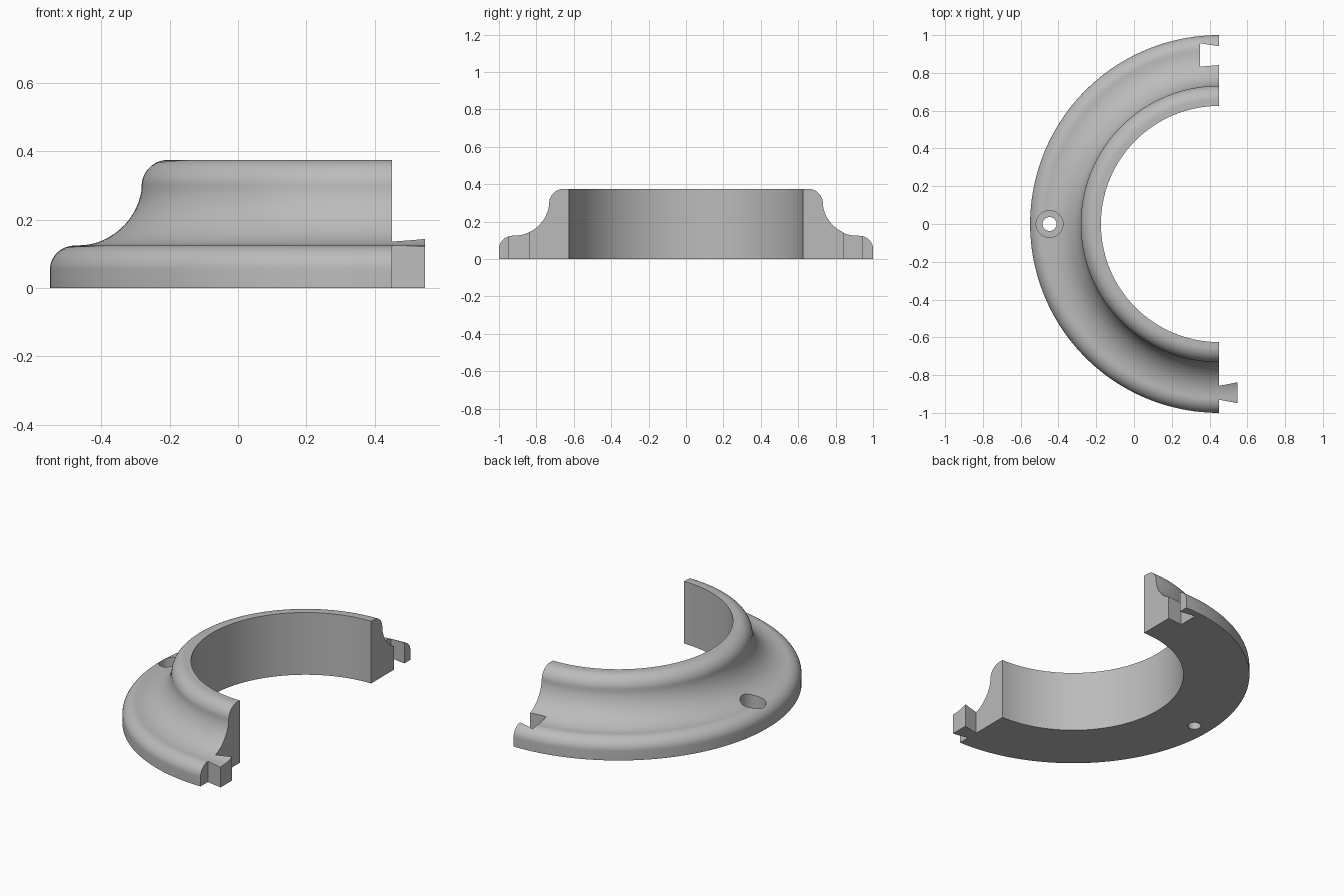
import bpy, bmesh
from math import pi, sin, cos, radians
from mathutils import Matrix, Vector

if "Cube" in bpy.data.objects:
    bpy.data.objects.remove(bpy.data.objects["Cube"])

AXIS_X = 0.45          # ring axis, also the plane of the two cut ends
INNER, OUTER = 0.625, 1.0

grey = bpy.data.materials.new("plain grey")
grey.use_nodes = True
COLOUR = (0.5, 0.5, 0.5, 1)
grey.diffuse_color = COLOUR
grey.node_tree.nodes["Principled BSDF"].inputs["Base Color"].default_value = COLOUR


def make(name, bm):
    bmesh.ops.recalc_face_normals(bm, faces=bm.faces)
    mesh = bpy.data.meshes.new(name)
    bm.to_mesh(mesh)
    bm.free()
    mesh.materials.append(grey)
    obj = bpy.data.objects.new(name, mesh)
    bpy.context.collection.objects.link(obj)
    return obj


def arc(r, z, rr, rz, start, end, steps=14):
    """Points of an elliptical arc in the cross-section."""
    angles = [radians(start + (end - start) * i / steps) for i in range(steps + 1)]
    return [(r + rr * cos(a), z + rz * sin(a)) for a in angles]


def prism(name, outline, z0, z1):
    """Upright prism from a plan outline."""
    bm = bmesh.new()
    face = bm.faces.new([bm.verts.new((x, y, z0)) for x, y in outline])
    ext = bmesh.ops.extrude_face_region(bm, geom=[face])["geom"]
    bmesh.ops.translate(bm, vec=(0, 0, z1 - z0),
                        verts=[v for v in ext if isinstance(v, bmesh.types.BMVert)])
    return make(name, bm)


def disc(x, y, radius, n=48):
    return [(x + radius * cos(2 * pi * i / n), y + radius * sin(2 * pi * i / n))
            for i in range(n)]


def boolean(obj, cutter, operation):
    mod = obj.modifiers.new("cut", "BOOLEAN")
    mod.operation, mod.solver, mod.object = operation, "EXACT", cutter
    bpy.context.view_layer.objects.active = obj
    bpy.ops.object.modifier_apply(modifier=mod.name)
    bpy.data.objects.remove(cutter)


# Cross-section: rounded rim, concave sweep, rounded collar
profile = [(INNER, 0), (OUTER, 0)]
profile += arc(0.925, 0.055, 0.075, 0.07, 0, 90)
profile += arc(0.92, 0.315, 0.19, 0.19, 270, 188)
profile += arc(0.655, 0.297, 0.077, 0.078, 5, 90)
profile += [(INNER, 0.375)]


def section(bm):
    return bm.faces.new([bm.verts.new((AXIS_X, -r, z)) for r, z in profile])


# Half ring swept around the axis
bm = bmesh.new()
start = section(bm)
swept = bmesh.ops.spin(bm, geom=[start] + list(start.edges) + list(start.verts),
                       cent=(AXIS_X, 0, 0), axis=(0, 0, 1), angle=-pi, steps=96)
bm.faces.ensure_lookup_table()
if start.is_valid and any(len(e.link_faces) > 2 for e in start.edges):
    bm.faces.remove(start)
elif not start.is_valid or any(len(e.link_faces) < 2 for e in bm.edges):
    bmesh.ops.holes_fill(bm, edges=[e for e in bm.edges if e.is_boundary], sides=0)
ring = make("half_ring", bm)

# Dovetail socket in the back end
socket = [(AXIS_X + 0.02, 0.843), (AXIS_X + 0.02, 0.938),
          (0.35, 0.957), (0.35, 0.833)]
boolean(ring, prism("socket_cutter", socket, -0.1, 0.5), "DIFFERENCE")

# Screw hole with a wide flat-bottomed head recess
for label, radius, z0 in (("hole", 0.037, -0.1), ("recess", 0.071, 0.05)):
    boolean(ring, prism(label + "_cutter", disc(-0.447, 0, radius), z0, 0.5),
            "DIFFERENCE")

# Dovetail tab on the front end, its top continuing the cross-section
bm = bmesh.new()
face = section(bm)
ext = bmesh.ops.extrude_face_region(bm, geom=[face])["geom"]
bmesh.ops.translate(bm, vec=(0.2, 0, 0),
                    verts=[v for v in ext if isinstance(v, bmesh.types.BMVert)])
tab = make("dovetail_tab", bm)
plan = [(AXIS_X, -0.857), (0.547, -0.838), (0.547, -0.948), (AXIS_X, -0.93)]
boolean(tab, prism("tab_cutter", plan, -0.1, 0.5), "INTERSECT")

# Smooth the curved surfaces, keeping the cut edges crisp
for obj in (ring, tab):
    bpy.ops.object.select_all(action="DESELECT")
    obj.select_set(True)
    bpy.context.view_layer.objects.active = obj
    bpy.ops.object.shade_smooth_by_angle(angle=radians(30))
